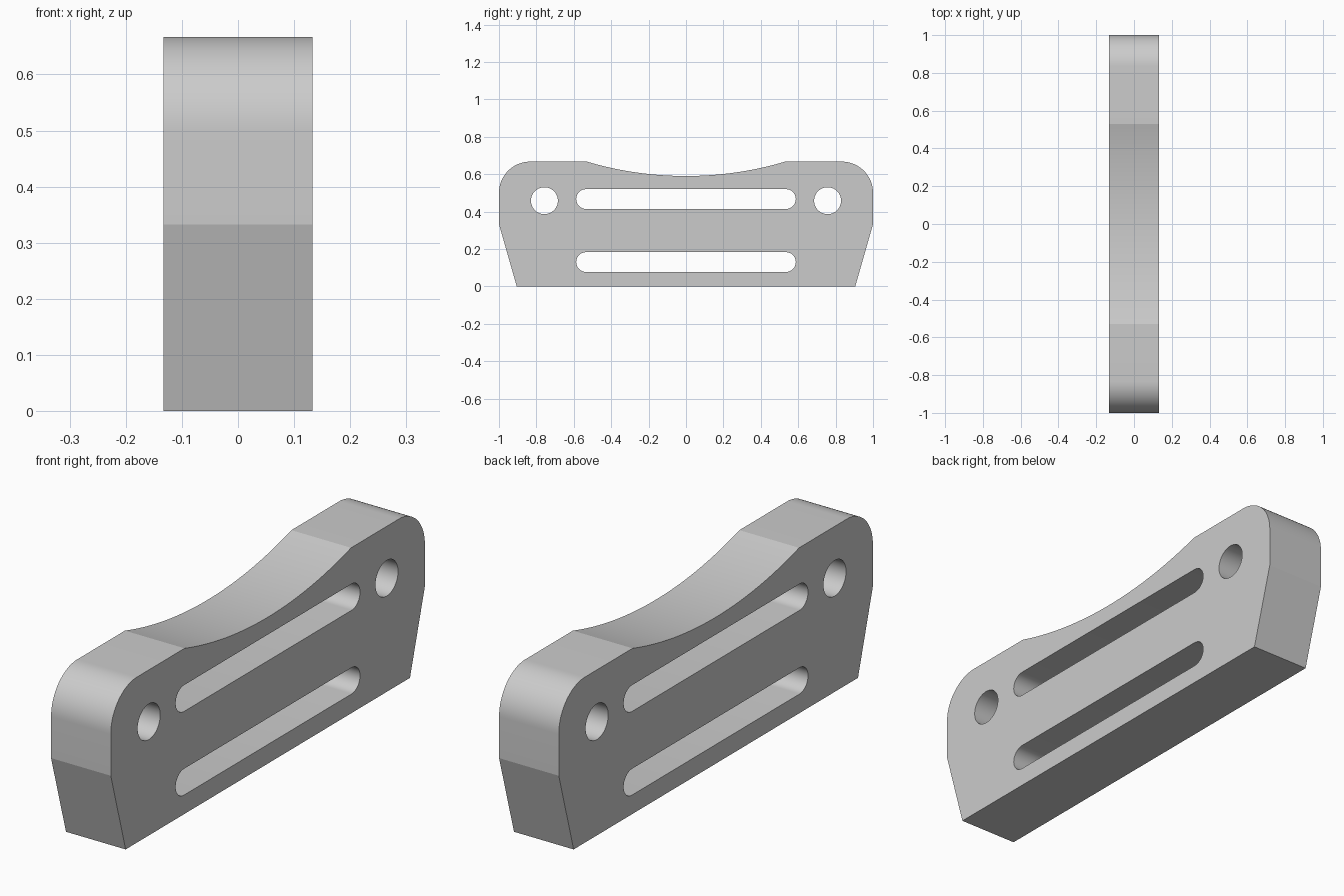
import bpy
import math
from mathutils import Matrix

cube = bpy.data.objects.get("Cube")
if cube:
    bpy.data.objects.remove(cube, do_unlink=True)

HALF_THICKNESS = 0.133
TOP = 0.667


def arc(cy, cz, r, start, end, steps):
    """Points on an arc, angles in degrees."""
    angles = [math.radians(start + (end - start) * i / steps) for i in range(steps + 1)]
    return [(cy + r * math.cos(a), cz + r * math.sin(a)) for a in angles]


def slot(z, half_length=0.587, r=0.053):
    c = half_length - r
    return arc(c, z, r, -90, 90, 16) + arc(-c, z, r, 90, 270, 16)


# Outer profile: tapered foot, rounded shoulder, shallow cradle on top
half_chord, sag, corner = 0.53, 0.077, 0.167
cradle_r = (half_chord ** 2 + sag ** 2) / (2 * sag)
swing = math.degrees(math.asin(half_chord / cradle_r))
side = [(0.905, 0), (1, 0.333)] + arc(1 - corner, TOP - corner, corner, 0, 90, 20)
cradle = arc(0, TOP - sag + cradle_r, cradle_r, 270 + swing, 270 - swing, 40)
outline = side + cradle + [(-y, z) for y, z in reversed(side)]

# Two long slots and two round bolt holes
holes = [slot(0.467), slot(0.13)]
holes += [arc(s * 0.757, 0.458, 0.072, 0, 360, 40)[:-1] for s in (-1, 1)]

# Filled, extruded curve makes the plate
curve = bpy.data.curves.new("bracket_profile", "CURVE")
curve.dimensions = "2D"
curve.fill_mode = "BOTH"
curve.extrude = HALF_THICKNESS
for points in [outline] + holes:
    spline = curve.splines.new("POLY")
    spline.points.add(len(points) - 1)
    for p, (y, z) in zip(spline.points, points):
        p.co = (y, z, 0, 1)
    spline.use_cyclic_u = True

plate = bpy.data.objects.new("bracket_plate", curve)
bpy.context.collection.objects.link(plate)
bpy.ops.object.select_all(action="DESELECT")
plate.select_set(True)
bpy.context.view_layer.objects.active = plate
bpy.ops.object.convert(target="MESH")
plate = bpy.context.object

# Stand the profile up in the y-z plane and weld the caps to the walls
plate.data.transform(Matrix(((0, 0, 1, 0), (1, 0, 0, 0), (0, 1, 0, 0), (0, 0, 0, 1))))
bpy.ops.object.mode_set(mode="EDIT")
bpy.ops.mesh.select_all(action="SELECT")
bpy.ops.mesh.remove_doubles(threshold=0.0001)
bpy.ops.mesh.normals_make_consistent(inside=False)
bpy.ops.object.mode_set(mode="OBJECT")
bpy.ops.object.shade_smooth_by_angle(angle=math.radians(12))

# Plain grey finish
grey = bpy.data.materials.new("plain_grey")
grey.use_nodes = True
colour = (0.6, 0.6, 0.6, 1)
grey.diffuse_color = colour
grey.node_tree.nodes["Principled BSDF"].inputs["Base Color"].default_value = colour
plate.data.materials.clear()
plate.data.materials.append(grey)
